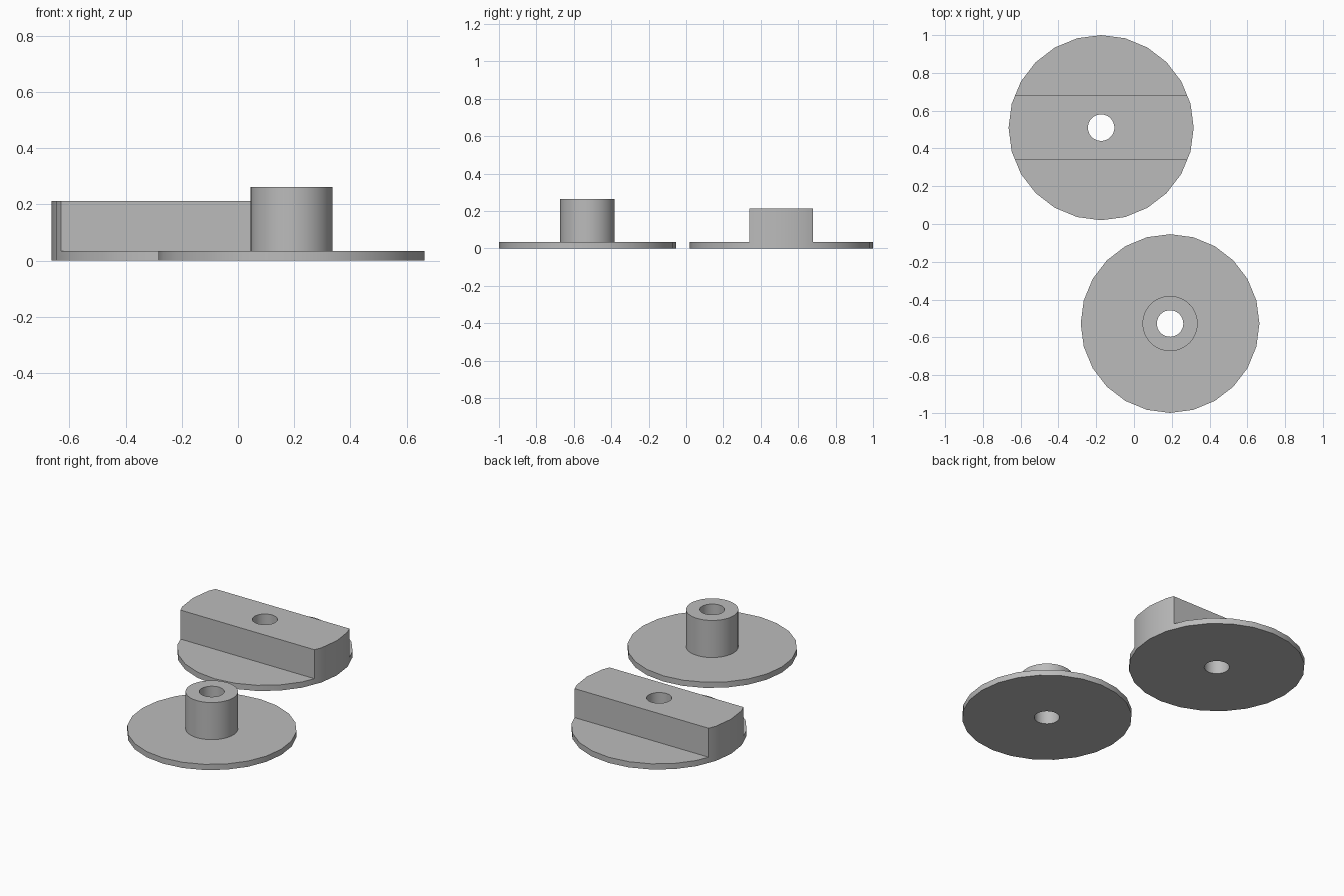
import bpy
import math

cube = bpy.data.objects.get("Cube")
if cube:
    bpy.data.objects.remove(cube, do_unlink=True)

grey = bpy.data.materials.new("plain_grey")
grey.use_nodes = True
grey.diffuse_color = (0.5, 0.5, 0.5, 1)
grey.node_tree.nodes["Principled BSDF"].inputs["Base Color"].default_value = (0.5, 0.5, 0.5, 1)

PLATE = 0.035        # plate thickness
HOLE = 0.07          # bore radius


def cylinder(name, x, y, radius, z0, z1, sides):
    bpy.ops.mesh.primitive_cylinder_add(
        vertices=sides, radius=radius, depth=z1 - z0, location=(x, y, (z0 + z1) / 2))
    obj = bpy.context.object
    obj.name = name
    obj.data.materials.append(grey)
    return obj


def box(name, x, y, z, size):
    bpy.ops.mesh.primitive_cube_add(size=1, location=(x, y, z))
    obj = bpy.context.object
    obj.name = name
    obj.scale = size
    bpy.ops.object.transform_apply(location=False, rotation=False, scale=True)
    obj.data.materials.append(grey)
    return obj


def combine(target, tool, operation):
    """Apply a boolean and remove its tool."""
    tool.hide_render = True
    mod = target.modifiers.new("cut", 'BOOLEAN')
    mod.operation = operation
    mod.solver = 'EXACT'
    mod.object = tool
    bpy.context.view_layer.objects.active = target
    bpy.ops.object.modifier_apply(modifier=mod.name)
    bpy.data.objects.remove(tool, do_unlink=True)


def finish(obj):
    bpy.ops.object.select_all(action='DESELECT')
    obj.select_set(True)
    bpy.context.view_layer.objects.active = obj
    bpy.ops.object.shade_smooth_by_angle(angle=math.radians(30))


# Round knob: a thick disc stepped down on both sides of a central grip bar
kx, ky, bar_half = -0.174, 0.51, 0.17
knob = cylinder("grip_knob", kx, ky, 0.49, 0, 0.213, 24)
for side in (-1, 1):
    step = box("step_cutter", kx, ky + side * (bar_half + 0.5), PLATE + 0.5, (2, 1, 1))
    combine(knob, step, 'DIFFERENCE')
combine(knob, cylinder("bore_cutter", kx, ky, HOLE, -0.1, 0.5, 48), 'DIFFERENCE')
finish(knob)

# Flanged bushing: a thin disc with a bored boss
bx, by = 0.191, -0.527
bushing = cylinder("flanged_bushing", bx, by, 0.473, 0, PLATE, 24)
combine(bushing, cylinder("boss", bx, by, 0.146, PLATE / 2, 0.263, 48), 'UNION')
combine(bushing, cylinder("bore_cutter", bx, by, HOLE, -0.1, 0.5, 48), 'DIFFERENCE')
finish(bushing)
